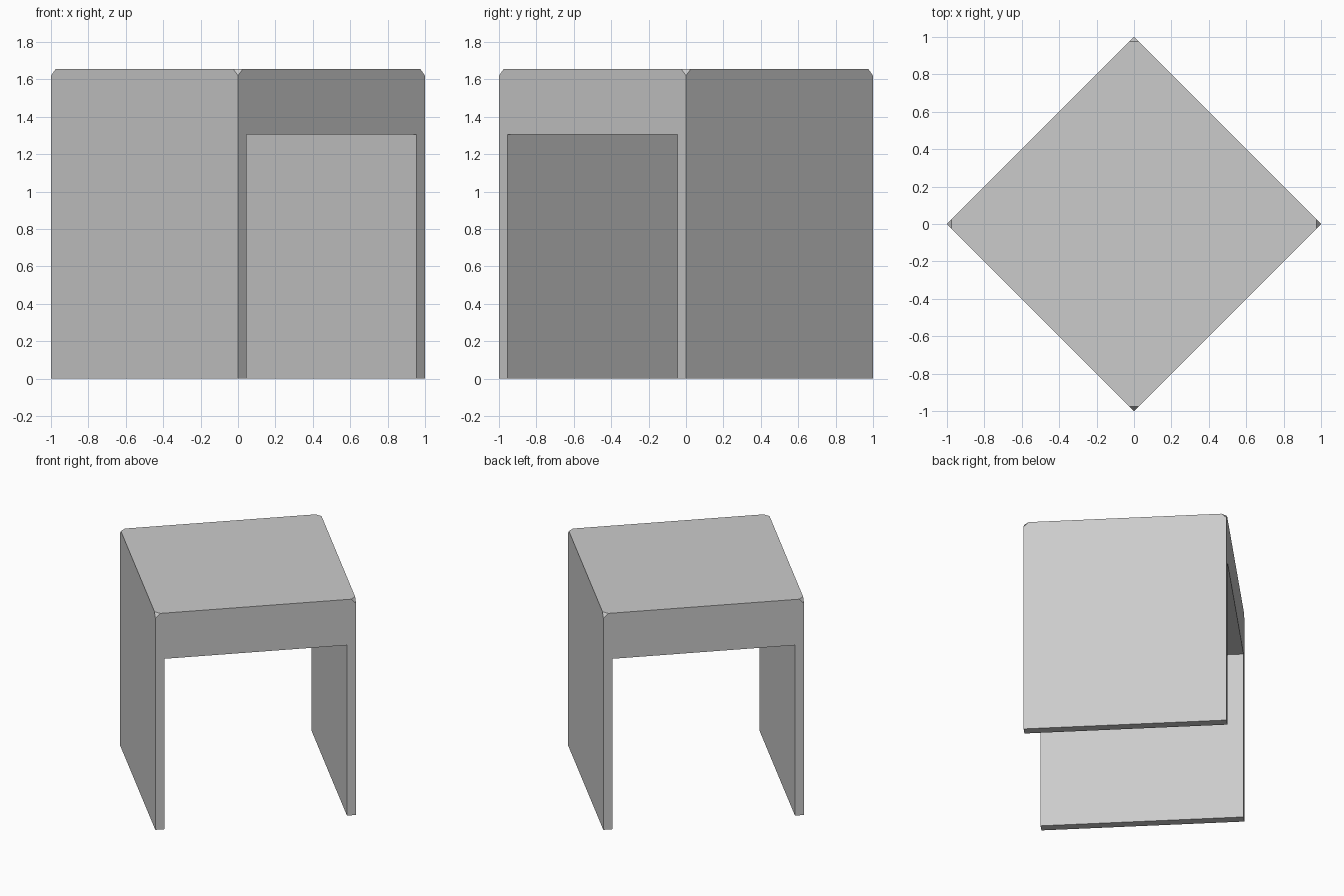
import bpy, bmesh
from math import pi, sqrt
from mathutils import Matrix

cube = bpy.data.objects.get("Cube")
if cube:
    bpy.data.objects.remove(cube, do_unlink=True)

HALF = sqrt(2) / 2      # half the side of the square plan
WALL = 0.064            # side panel thickness
HEIGHT = 1.655
UNDERSIDE = 1.305       # underside of the thick top
CHAMFER = 0.035

grey = bpy.data.materials.new("plain grey")
grey.use_nodes = True
grey.diffuse_color = (0.6, 0.6, 0.6, 1)
grey.node_tree.nodes["Principled BSDF"].inputs["Base Color"].default_value = (0.6, 0.6, 0.6, 1)

# Arch-shaped profile: two thin side panels joined by a thick top
inner = HALF - WALL
profile = [(-HALF, 0), (-inner, 0), (-inner, UNDERSIDE), (inner, UNDERSIDE),
           (inner, 0), (HALF, 0), (HALF, HEIGHT), (-HALF, HEIGHT)]

bm = bmesh.new()
face = bm.faces.new([bm.verts.new((x, -HALF, z)) for x, z in profile])
extruded = bmesh.ops.extrude_face_region(bm, geom=[face])
moved = [v for v in extruded["geom"] if isinstance(v, bmesh.types.BMVert)]
bmesh.ops.translate(bm, verts=moved, vec=(0, 2 * HALF, 0))

# Clip the four top corners
corners = [v for v in bm.verts if v.co.z > HEIGHT - 0.001]
bmesh.ops.bevel(bm, geom=corners, offset=CHAMFER, offset_type='OFFSET',
                segments=1, profile=0.5, affect='VERTICES')

# Turn the passage diagonally
bmesh.ops.rotate(bm, verts=bm.verts, cent=(0, 0, 0), matrix=Matrix.Rotation(pi / 4, 3, 'Z'))
bmesh.ops.recalc_face_normals(bm, faces=bm.faces)

mesh = bpy.data.meshes.new("stool")
bm.to_mesh(mesh)
bm.free()
mesh.materials.append(grey)
stool = bpy.data.objects.new("stool", mesh)
bpy.context.collection.objects.link(stool)
